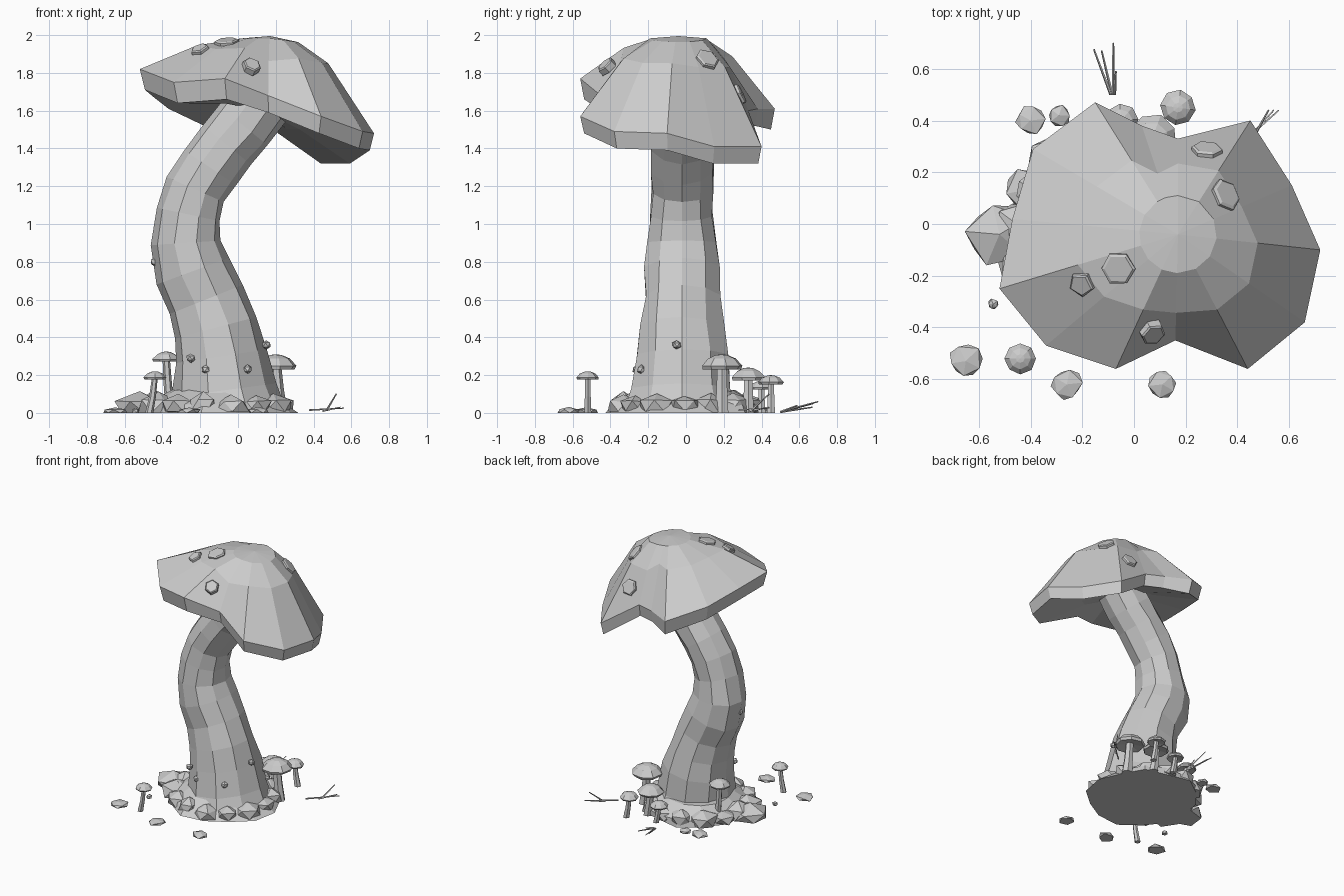
import bpy, bmesh, math, random
from mathutils import Vector, Matrix
from mathutils.bvhtree import BVHTree

random.seed(4)
if "Cube" in bpy.data.objects:
    bpy.data.objects.remove(bpy.data.objects["Cube"], do_unlink=True)

grey = bpy.data.materials.new("stone_grey")
grey.use_nodes = True
COLOUR = (0.6, 0.6, 0.6, 1)
grey.diffuse_color = COLOUR
grey.node_tree.nodes["Principled BSDF"].inputs["Base Color"].default_value = COLOUR


def finish(bm, name):
    bmesh.ops.recalc_face_normals(bm, faces=bm.faces)
    mesh = bpy.data.meshes.new(name)
    bm.to_mesh(mesh)
    bm.free()
    mesh.materials.append(grey)
    obj = bpy.data.objects.new(name, mesh)
    bpy.context.collection.objects.link(obj)
    return obj


def loft(bm, rings):
    """Skin a list of closed point rings; a one-point ring makes a tip."""
    loops = [[bm.verts.new(p) for p in ring] for ring in rings]
    for a, b in zip(loops, loops[1:]):
        n = max(len(a), len(b))
        for i in range(n):
            j = (i + 1) % n
            if len(a) == 1:
                bm.faces.new((a[0], b[i], b[j]))
            elif len(b) == 1:
                bm.faces.new((a[i], a[j], b[0]))
            else:
                bm.faces.new((a[i], a[j], b[j], b[i]))
    for end in (loops[0], loops[-1]):
        if len(end) > 1:
            bm.faces.new(end)


def circle(centre, radius, sides, axis=Vector((0, 0, 1)), wobble=0.0, turn=0.0):
    rot = Vector((0, 0, 1)).rotation_difference(axis)
    pts = []
    for i in range(sides):
        a = math.tau * i / sides + turn
        r = radius * (1 + random.uniform(-wobble, wobble))
        pts.append(Vector(centre) + rot @ Vector((r * math.cos(a), r * math.sin(a), 0)))
    return pts


def rock(name, x, y, z, size, height, detail=1, jitter=0.15):
    bm = bmesh.new()
    bmesh.ops.create_icosphere(bm, subdivisions=detail, radius=1)
    spin = Matrix.Rotation(random.uniform(0, math.tau), 3, 'Z')
    for v in bm.verts:
        p = spin @ v.co * (1 + random.uniform(-jitter, jitter))
        v.co = (x + p.x * size, y + p.y * size, max(0, z + p.z * height))
    bmesh.ops.remove_doubles(bm, verts=bm.verts, dist=0.0005)
    return finish(bm, name)


# Main stem: tilted rings along a bent path (x, z, radius)
path = [(-0.05, 0.0, .32), (-.07, .12, .275), (-.09, .3, .25), (-.12, .45, .225),
        (-.17, .6, .21), (-.24, .75, .21), (-.28, .9, .19), (-.26, 1.05, .17),
        (-.22, 1.18, .165), (-.15, 1.3, .17), (-.06, 1.42, .17), (.03, 1.52, .17),
        (.12, 1.64, .17)]
centres = [Vector((x, -0.02, z)) for x, z, r in path]
rings = []
for i, c in enumerate(centres):
    axis = (centres[min(i + 1, len(path) - 1)] - centres[max(i - 1, 0)]).normalized()
    if i == 0:
        axis = Vector((0, 0, 1))
    rings.append(circle(c, path[i][2], 10, axis, 0.05))
bm = bmesh.new()
loft(bm, rings)
finish(bm, "main_stem")

# Main cap: uneven tilted rim with two notches
rim = [Vector(p) for p in (
    (.45, .40, 1.41), (.17, .33, 1.6), (.03, .38, 1.61), (-.15, .47, 1.61),
    (-.39, .29, 1.72), (-.47, .02, 1.78), (-.52, -.25, 1.82), (-.34, -.47, 1.75),
    (-.07, -.56, 1.77), (.16, -.45, 1.68), (.44, -.56, 1.57), (.66, -.38, 1.49),
    (.72, -.10, 1.48), (.61, .15, 1.41))]
crown = Vector((.17, -.04, 1.995))
shoulder, upper = [], []
for i, p in enumerate(rim):
    f = 0.74 if i in (1, 9) else 0.56
    q = crown.lerp(p, f)
    q.z = crown.z - (crown.z - p.z) * (0.42 if i in (1, 9) else 0.28)
    shoulder.append(q)
    flat = Vector((p.x - crown.x, p.y - crown.y, 0)).normalized() * 0.15
    upper.append(crown + flat + Vector((0, 0, -0.012 - 0.02 * max(0, flat.x / 0.15))))
lip = [crown.lerp(p, 0.96) for p in rim]
for q, p in zip(lip, rim):
    q.z = p.z - 0.09 - 0.02 * (p.x < 0)
hollow = Vector((.13, -.03, 1.6))
under = [hollow.lerp(q, 0.42) + Vector((0, 0, .02)) for q in lip]
bm = bmesh.new()
loft(bm, [[crown], upper, shoulder, rim, lip, under, [hollow]])
finish(bm, "main_cap")
bm = bmesh.new()
loft(bm, [[crown], upper, shoulder, rim])
bmesh.ops.triangulate(bm, faces=bm.faces)
tree = BVHTree.FromBMesh(bm)
bm.free()

# Raised spots lying on the cap
for i, (x, y, r, n) in enumerate([(-.06, -.17, .065, 6), (-.2, -.23, .05, 5),
                                  (.07, -.42, .05, 6), (.28, .28, .06, 6),
                                  (.35, .11, .065, 6)]):
    hit, normal, _, _ = tree.ray_cast(Vector((x, y, 3)), Vector((0, 0, -1)))
    if normal.z < 0:
        normal = -normal
    bm = bmesh.new()
    loft(bm, [circle(hit + normal * h, r * s, n, normal, 0.04, i)
              for h, s in ((-.02, 1), (.014, 1), (.02, .85))])
    finish(bm, f"cap_spot_{i + 1}")

# Small mushrooms around the foot: x, y, height, cap radius
for i, (x, y, h, r) in enumerate([(-.44, -.52, .22, .06), (.2, .19, .31, .11),
                                  (.07, .33, .24, .095), (.17, .45, .2, .068),
                                  (-.05, .4, .17, .065), (-.38, .13, .325, .075)]):
    bm = bmesh.new()
    bend = 0.025 if i else -0.03
    loft(bm, [circle((x + bend, y, 0), r * .36, 6), circle((x + bend * .4, y, h * .4), r * .3, 6),
              circle((x, y, h - r * .5), r * .26, 6)])
    finish(bm, f"small_stem_{i + 1}")
    bm = bmesh.new()
    loft(bm, [[Vector((x, y, h - r * .55))]]
         + [circle((x, y, h - r * d), r * s, 8, wobble=.04, turn=i)
            for d, s in ((.72, .92), (.55, 1), (.2, .68), (.03, .28))]
         + [[Vector((x, y, h))]])
    finish(bm, f"small_cap_{i + 1}")

# Mound of stones hugging the foot of the stem
bm = bmesh.new()
loft(bm, [circle((-.1, -.01, z), r, 14, wobble=.07)
          for z, r in ((0, .4), (.045, .37), (.12, .27))])
finish(bm, "mound")
for i in range(14):
    a = math.tau * i / 14
    rock(f"mound_stone_{i + 1}", -.11 + .33 * math.cos(a), -.01 + .33 * math.sin(a), .035,
         random.uniform(.075, .11), random.uniform(.05, .085))
rock("large_stone", -.52, -.04, .02, .135, .085)
rock("side_stone", -.42, -.14, .03, .11, .08)

# Loose stones on the ground
for i, (x, y, s) in enumerate([(-.65, -.53, .07), (-.26, -.62, .065), (.11, -.62, .055),
                               (-.545, -.31, .022), (-.4, .4, .062), (-.29, .42, .048)]):
    rock(f"loose_stone_{i + 1}", x, y, .008, s, .022)

# Warts on the stem
for i, p in enumerate([(-.25, -.235, .29), (.05, -.235, .23), (.15, -.05, .36),
                       (-.17, -.26, .23), (-.44, -.03, .8)]):
    rock(f"stem_wart_{i + 1}", *p, .025, .025, 1, .08)

# Grass blades: thin tapered spikes
blades = [((-.09, .5, .005), (-.155, .675, .05)), ((-.085, .5, .005), (-.125, .67, .03)),
          ((-.08, .5, .005), (-.08, .7, .06)), ((-.075, .5, .005), (-.07, .59, .04)),
          ((.38, .28, .015), (.56, .44, .025)), ((.47, .35, .015), (.52, .44, .1)),
          ((.45, .34, .01), (.54, .44, .03))]
for i, (a, b) in enumerate(blades):
    a, b = Vector(a), Vector(b)
    axis = (b - a).normalized()
    bm = bmesh.new()
    loft(bm, [circle(a, .006, 4, axis), circle(b, .0035, 4, axis)])
    finish(bm, f"grass_blade_{i + 1}")
